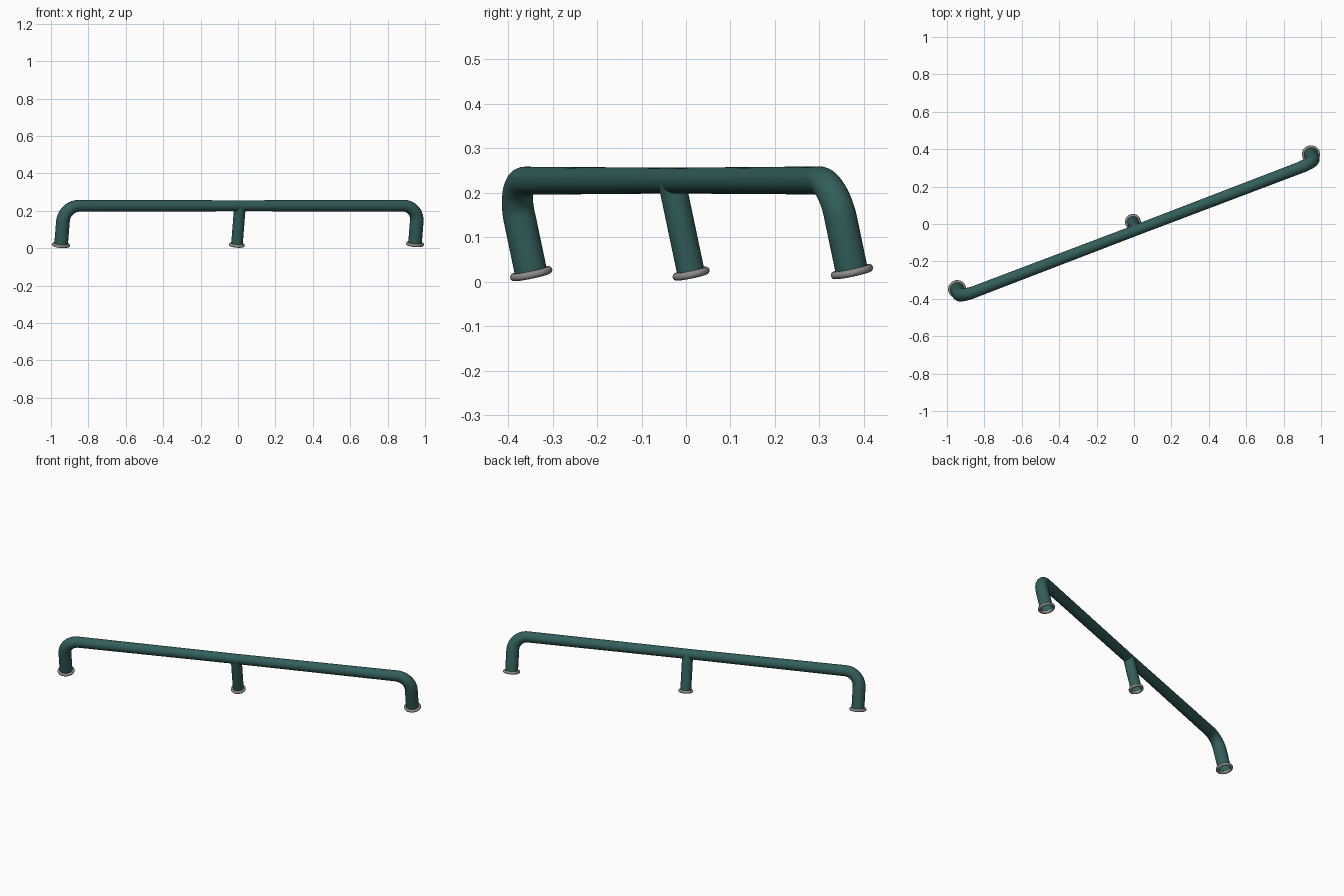
import bpy, bmesh, math
from mathutils import Vector

if "Cube" in bpy.data.objects:
    bpy.data.objects.remove(bpy.data.objects["Cube"])

def material(name, rgb):
    m = bpy.data.materials.new(name)
    m.diffuse_color = (*rgb, 1)
    m.use_nodes = True
    m.node_tree.nodes["Principled BSDF"].inputs["Base Color"].default_value = m.diffuse_color
    return m

teal = material("dark teal", (0.032, 0.112, 0.103))
steel = material("grey steel", (0.27, 0.26, 0.25))

UP = Vector((0.08, -0.21, 1)).normalized()          # lean of the legs
ALONG = Vector((0.934, 0.357, 0)).normalized()      # rail direction
ALONG = (ALONG - UP * ALONG.dot(UP)).normalized()
SIDE = UP.cross(ALONG)                              # normal of the bend plane

def finish(name, bm, mat):
    bmesh.ops.recalc_face_normals(bm, faces=bm.faces)
    me = bpy.data.meshes.new(name)
    bm.to_mesh(me)
    bm.free()
    me.materials.append(mat)
    for p in me.polygons:
        p.use_smooth = True
    ob = bpy.data.objects.new(name, me)
    bpy.context.collection.objects.link(ob)
    return ob

def sweep(name, pts, radii, mat, closed=False, normal=SIDE, sides=32):
    """Sweep a circle along a planar path."""
    bm = bmesh.new()
    n = len(pts)
    rings = []
    for i, p in enumerate(pts):
        a = pts[(i - 1) % n] if closed or i > 0 else p
        b = pts[(i + 1) % n] if closed or i < n - 1 else p
        out = normal.cross((b - a).normalized())
        rings.append([bm.verts.new(p + radii[i] * (normal * math.cos(t) + out * math.sin(t)))
                      for t in (2 * math.pi * k / sides for k in range(sides))])
    for i in range(n if closed else n - 1):
        r, s = rings[i], rings[(i + 1) % n]
        for k in range(sides):
            j = (k + 1) % sides
            bm.faces.new((r[k], r[j], s[j], s[k]))
    return finish(name, bm, mat)

def bend(start, corner, end, steps=14):
    """Circular arc tangent to both arms of a right-angled corner."""
    c = start + end - corner
    return [c + (start - c) * math.cos(t) + (end - c) * math.sin(t)
            for t in (math.pi / 2 * i / steps for i in range(steps + 1))]

# Rail with both end legs, one continuous bent tube
foot_l, foot_r = Vector((-0.946, -0.348, 0.018)), Vector((0.946, 0.373, 0.0225))
foot_m = Vector((-0.006, 0.0115, 0.018))
H, B = 0.214, 0.085                                 # leg length, bend radius
R_LEG, R_END, R_MID = 0.0365, 0.0315, 0.029
top_l, top_r = foot_l + UP * H, foot_r + UP * (H - 0.004)
left = bend(top_l - UP * B, top_l, top_l + ALONG * B)
right = bend(top_r - ALONG * B, top_r, top_r - UP * B)
mid = [left[-1].lerp(right[0], i / 8) for i in range(1, 8)]
taper = [R_LEG + (R_END - R_LEG) * i / 14 for i in range(15)]
middle = [R_MID + (R_END - R_MID) * abs(i / 4 - 1) for i in range(1, 8)]
sweep("bent_rail", [foot_l] + left + mid + right + [foot_r],
      [R_LEG] + taper + middle + taper[::-1] + [R_LEG], teal)

# Middle leg, running up into the rail
sweep("middle_leg", [foot_m, foot_m + UP * (H - 0.002)], [0.031, 0.031], teal)

# Rounded collars around the feet
for name, foot, major in (("left_collar", foot_l, 0.040), ("middle_collar", foot_m, 0.034),
                          ("right_collar", foot_r, 0.040)):
    circle = [foot + major * (ALONG * math.cos(t) + SIDE * math.sin(t))
              for t in (2 * math.pi * i / 40 for i in range(40))]
    sweep(name, circle, [0.0085] * 40, steel, closed=True, normal=UP, sides=14)
